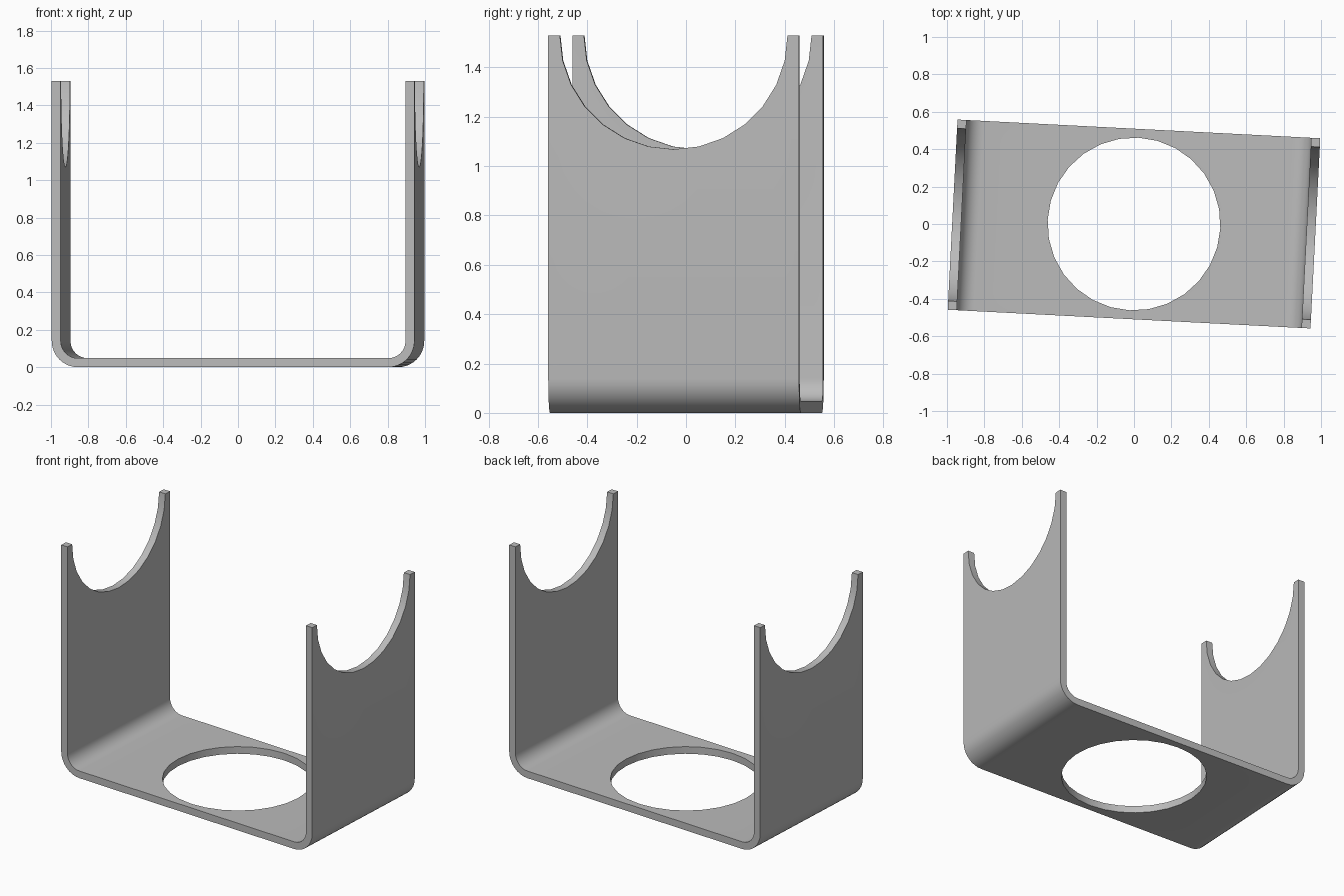
import bpy, bmesh
from math import sin, cos, pi, radians

cube = bpy.data.objects.get("Cube")
if cube:
    bpy.data.objects.remove(cube, do_unlink=True)

HALF_W, HALF_D, HEIGHT = 0.971, 0.509, 1.53
THICK, BEND, HOLE = 0.048, 0.14, 0.462
BEND_STEPS, HOLE_SIDES = 8, 28

steel = bpy.data.materials.new("grey_steel")
steel.use_nodes = True
GREY = (0.5, 0.5, 0.5, 1)
steel.diffuse_color = GREY
steel.node_tree.nodes["Principled BSDF"].inputs["Base Color"].default_value = GREY


def u_path(inset):
    """Half of the U outline, from the arm tip round the bend, then mirrored."""
    r = BEND - inset
    cx = HALF_W - BEND
    right = [(HALF_W - inset, HEIGHT)]
    for i in range(BEND_STEPS + 1):
        a = pi / 2 * i / BEND_STEPS
        right.append((cx + r * cos(a), BEND - r * sin(a)))
    return right + [(-x, z) for x, z in reversed(right)]


# Bent strip: U profile extruded along y
bm = bmesh.new()
outline = u_path(0) + u_path(THICK)[::-1]
face = bm.faces.new([bm.verts.new((x, -HALF_D, z)) for x, z in outline])
swept = bmesh.ops.extrude_face_region(bm, geom=[face])
moved = [v for v in swept["geom"] if isinstance(v, bmesh.types.BMVert)]
bmesh.ops.translate(bm, verts=moved, vec=(0, 2 * HALF_D, 0))
bmesh.ops.recalc_face_normals(bm, faces=bm.faces)
mesh = bpy.data.meshes.new("bracket")
bm.to_mesh(mesh)
bm.free()
mesh.materials.append(steel)
bracket = bpy.data.objects.new("bracket", mesh)
bpy.context.collection.objects.link(bracket)


def cut_round(length, location, rotation):
    bpy.ops.mesh.primitive_cylinder_add(vertices=HOLE_SIDES, radius=HOLE, depth=length,
                                        location=location, rotation=rotation)
    cutter = bpy.context.object
    cutter.name = "round_cutter"
    cutter.hide_render = True
    cutter.data.materials.append(steel)
    mod = bracket.modifiers.new("round_cut", 'BOOLEAN')
    mod.operation, mod.solver, mod.object = 'DIFFERENCE', 'EXACT', cutter
    bpy.context.view_layer.objects.active = bracket
    bpy.ops.object.modifier_apply(modifier=mod.name)
    bpy.data.objects.remove(cutter, do_unlink=True)


# Hole in the base, and the half-round saddles in both arms
cut_round(0.4, (0, 0, 0), (0, 0, 0))
cut_round(3, (0, 0, HEIGHT), (0, pi / 2, 0))

# Smooth bends with crisp edges, slight turn about the vertical
bpy.ops.object.select_all(action='DESELECT')
bracket.select_set(True)
bpy.context.view_layer.objects.active = bracket
bpy.ops.object.shade_smooth_by_angle(angle=radians(30))
bracket.rotation_euler.z = radians(-2.95)
